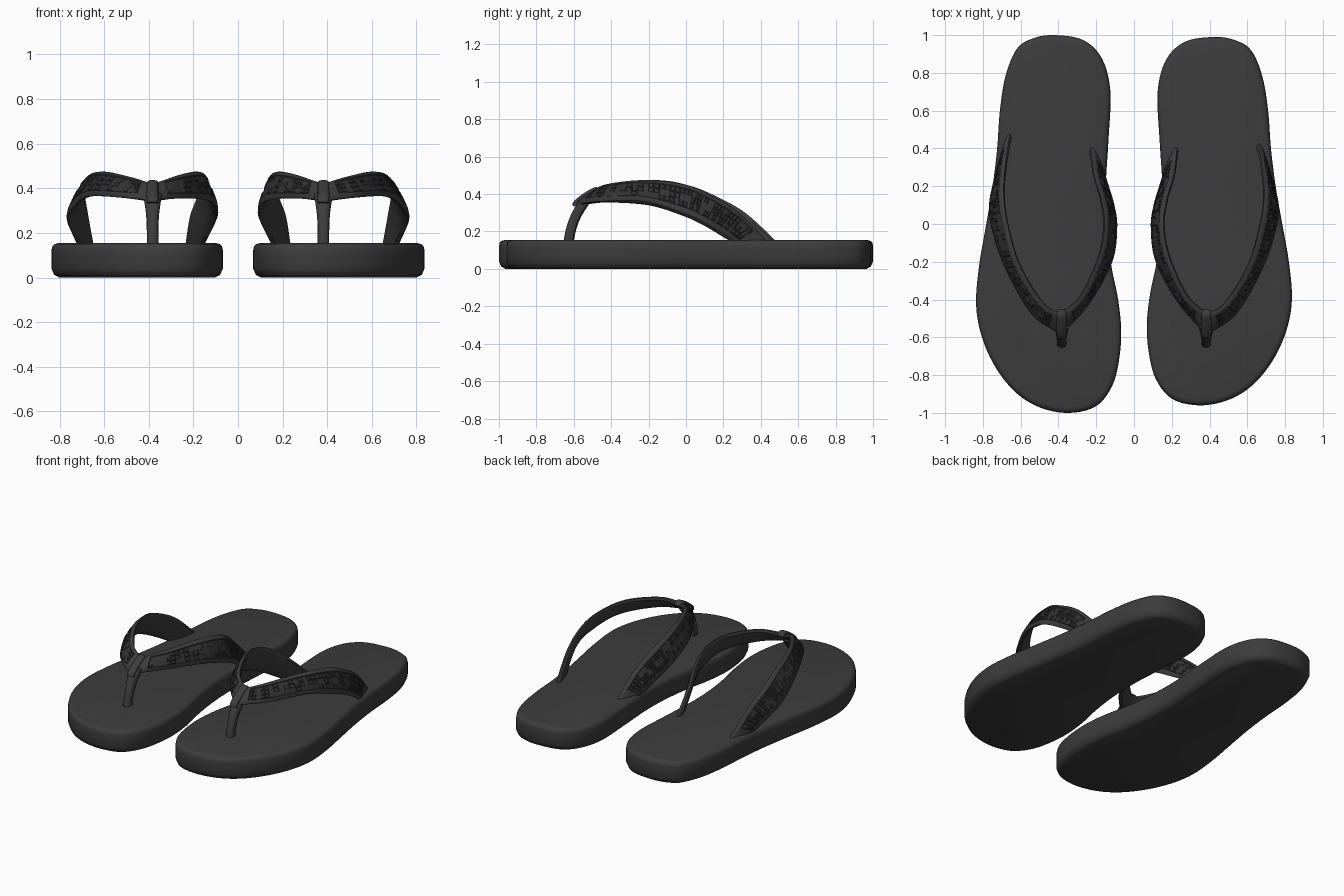
import bpy, bmesh, random
from mathutils import Vector as V

random.seed(4)
if "Cube" in bpy.data.objects:
    bpy.data.objects.remove(bpy.data.objects["Cube"])


def material(name, grey):
    m = bpy.data.materials.new(name)
    m.use_nodes = True
    col = (grey, grey, grey, 1)
    m.diffuse_color = col
    m.node_tree.nodes["Principled BSDF"].inputs["Base Color"].default_value = col
    return m


RUBBER = material("charcoal rubber", 0.046)
PATTERN = material("dark embossed rubber", 0.033)


def spline(pts, n, closed=False):
    """Sample a smooth curve through points, n samples per span."""
    pts = [V(p) for p in pts]
    c, out = len(pts), []
    for i in range(c if closed else c - 1):
        q = [pts[j % c] if closed else pts[max(0, min(c - 1, j))] for j in range(i - 1, i + 3)]
        for k in range(n):
            t = k / n
            out.append(0.5 * (2 * q[1] + (q[2] - q[0]) * t
                              + (2 * q[0] - 5 * q[1] + 4 * q[2] - q[3]) * t * t
                              + (3 * q[1] - q[0] - 3 * q[2] + q[3]) * t ** 3))
    return out if closed else out + [pts[-1]]


def loft(bm, rings):
    """Skin closed rings and cap both ends; returns faces row by row."""
    rows = [[bm.verts.new(p) for p in r] for r in rings]
    n = len(rows[0])
    faces = [[bm.faces.new((a[i], a[(i + 1) % n], b[(i + 1) % n], b[i])) for i in range(n)]
             for a, b in zip(rows, rows[1:])]
    bm.faces.new(rows[0])
    bm.faces.new(rows[-1])
    return faces


def finish(bm, name, angle=0.7):
    bmesh.ops.recalc_face_normals(bm, faces=bm.faces)
    me = bpy.data.meshes.new(name)
    bm.to_mesh(me)
    bm.free()
    me.materials.append(RUBBER)
    me.materials.append(PATTERN)
    ob = bpy.data.objects.new(name, me)
    bpy.context.collection.objects.link(ob)
    bpy.ops.object.select_all(action="DESELECT")
    ob.select_set(True)
    bpy.context.view_layer.objects.active = ob
    bpy.ops.object.shade_smooth_by_angle(angle=angle)


# Strap cross-section: (across, outward), faces 2-4 carry the pattern
SECTION = [(-1, 0), (-.9, .55), (-.68, .85), (-.22, 1), (.22, 1), (.68, .85), (.9, .55),
           (1, 0), (.85, -.7), (.3, -1), (-.3, -1), (-.85, -.7)]


def band(name, side, upper, lower, thick, patterned=False, n=8):
    """Strip running between an upper and a lower edge curve."""
    up, lo = spline(upper, n), spline(lower, n)
    mid = [(a + b) / 2 for a, b in zip(up, lo)]
    normals = []
    for i in range(len(mid)):
        tangent = mid[min(i + 1, len(mid) - 1)] - mid[max(i - 1, 0)]
        normals.append((up[i] - lo[i]).cross(tangent).normalized())
    h = len(mid) // 2
    if normals[h].dot(mid[h] - V((.41, .1, .1))) < 0:
        normals = [-v for v in normals]
    rings = []
    for a, b, m, nv in zip(up, lo, mid, normals):
        ring = [m + (a - b) / 2 * u + nv * w * thick for u, w in SECTION]
        rings.append([V((p.x * side, p.y, p.z)) for p in ring])
    bm = bmesh.new()
    faces = loft(bm, rings)
    if patterned:
        # Recessed panel with irregular raised motifs
        bmesh.ops.recalc_face_normals(bm, faces=bm.faces)
        panel = [f for row in faces[4:-4] for f in row[2:5]]
        bmesh.ops.inset_region(bm, faces=panel, thickness=.004, depth=-.004)
        for f in panel:
            f.material_index = 1
        motifs = [f for f in panel if random.random() < .55]
        bmesh.ops.inset_individual(bm, faces=motifs, thickness=.006, depth=.004)
    finish(bm, name)


# Sole outline and edge profile (inset, height)
OUTLINE = [(.42, .99), (.27, .965), (.17, .87), (.125, .7), (.135, .45), (.15, .2), (.145, 0),
           (.12, -.2), (.085, -.37), (.068, -.53), (.078, -.68), (.115, -.82), (.2, -.925),
           (.34, -.96), (.49, -.935), (.62, -.86), (.73, -.73), (.805, -.57), (.836, -.4),
           (.82, -.2), (.785, 0), (.75, .2), (.725, .4), (.71, .6), (.68, .78), (.62, .92),
           (.53, .975)]
EDGE = [(.035, 0), (.012, .012), (0, .04), (0, .122), (.004, .14), (.014, .15), (.03, .154)]


def sole(name, side, scale, shift):
    pts = spline([(x * side, y * scale + shift, 0) for x, y in OUTLINE], 5, True)
    n = len(pts)
    inward = []
    for i in range(n):
        t = (pts[(i + 1) % n] - pts[i - 1]).normalized()
        inward.append(V((-t.y, t.x, 0)) * side)
    bm = bmesh.new()
    loft(bm, [[p + d * inset + V((0, 0, z)) for p, d in zip(pts, inward)] for inset, z in EDGE])
    finish(bm, name, .9)


OUTER_UP = [(.385, -.47, .415), (.48, -.42, .45), (.605, -.22, .475), (.67, 0, .45),
            (.69, .15, .385), (.68, .29, .295), (.655, .44, .14)]
OUTER_LOW = [(.385, -.585, .345), (.54, -.475, .36), (.68, -.23, .36), (.75, -.02, .3),
             (.762, .09, .25), (.735, .2, .185), (.695, .31, .11)]
INNER_UP = [(.385, -.47, .415), (.28, -.38, .455), (.185, -.17, .475), (.155, 0, .45),
            (.175, .14, .38), (.21, .26, .285), (.23, .42, .14)]
INNER_LOW = [(.385, -.585, .345), (.24, -.42, .355), (.12, -.2, .34), (.095, -.02, .285),
             (.108, .09, .235), (.14, .2, .17), (.175, .3, .11)]


def stretch(points, extra):
    """Slide the rear half of a strap edge backwards."""
    return [(x, y + extra * max(0, y) / .44, z) for x, y, z in points]


def strip(path):
    """Upper and lower edges for a centred strip: (y, z, half width)."""
    return ([(.383 + w, y, z) for y, z, w in path], [(.383 - w, y, z) for y, z, w in path])


for label, side, scale, shift, extra in (("left", 1, 1, 0, 0),
                                         ("right", -1, 1.0256, -.0154, .05)):
    sole(label + "_sole", side, scale, shift)
    band(label + "_outer_strap", side, stretch(OUTER_UP, extra), stretch(OUTER_LOW, extra),
         .018, True)
    band(label + "_inner_strap", side, INNER_UP, INNER_LOW, .018, True)
    # Toe post and the small bridge that joins the straps above it
    band(label + "_toe_post", side,
         *strip([(-.63, .13, .026), (-.615, .21, .026), (-.585, .29, .03), (-.535, .37, .042)]),
         .027)
    band(label + "_strap_bridge", side,
         *strip([(-.46, .405, .024), (-.48, .423, .026), (-.53, .398, .026), (-.585, .357, .026),
                 (-.595, .335, .024)]), .014)
